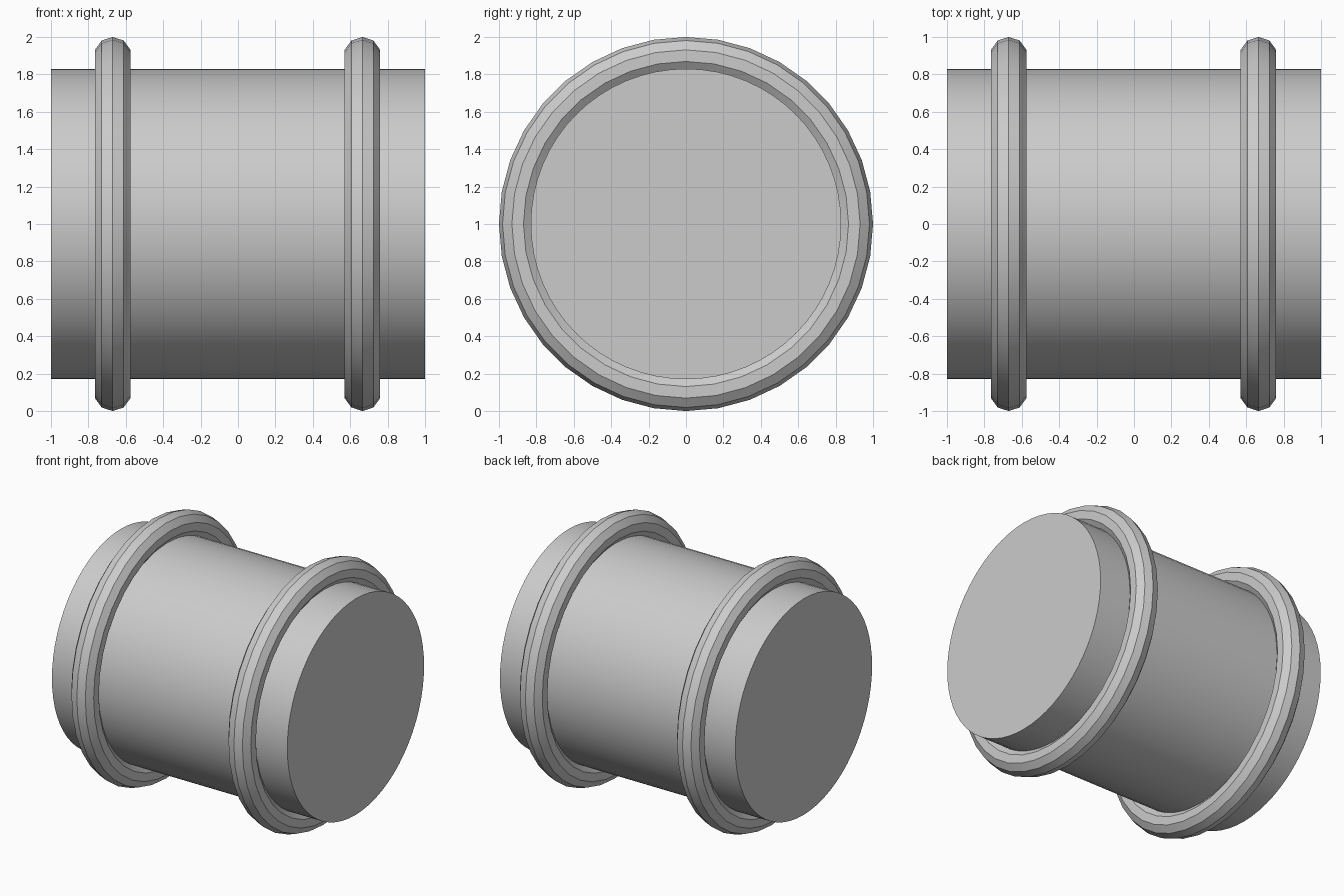
import bpy, bmesh
from math import sin, cos, pi, radians
from mathutils import Matrix

cube = bpy.data.objects.get("Cube")
if cube:
    bpy.data.objects.remove(cube, do_unlink=True)

grey = bpy.data.materials.new("light_grey")
grey.use_nodes = True
colour = (0.6, 0.6, 0.6, 1)
grey.diffuse_color = colour
grey.node_tree.nodes["Principled BSDF"].inputs["Base Color"].default_value = colour


def finish(obj, name):
    obj.name = name
    obj.data.materials.append(grey)
    bpy.ops.object.shade_smooth_by_angle(angle=radians(30))


# Solid drum lying along x
bpy.ops.mesh.primitive_cylinder_add(vertices=64, radius=0.83, depth=2,
                                    location=(0, 0, 1), rotation=(0, pi / 2, 0))
finish(bpy.context.object, "drum")

# Two faceted hoops around the drum
for name, x in (("left_hoop", 0.665), ("right_hoop", -0.67)):
    bpy.ops.mesh.primitive_torus_add(major_radius=0.9, minor_radius=0.1,
                                     major_segments=36, minor_segments=10,
                                     location=(x, 0, 1), rotation=(0, pi / 2, 0))
    finish(bpy.context.object, name)
